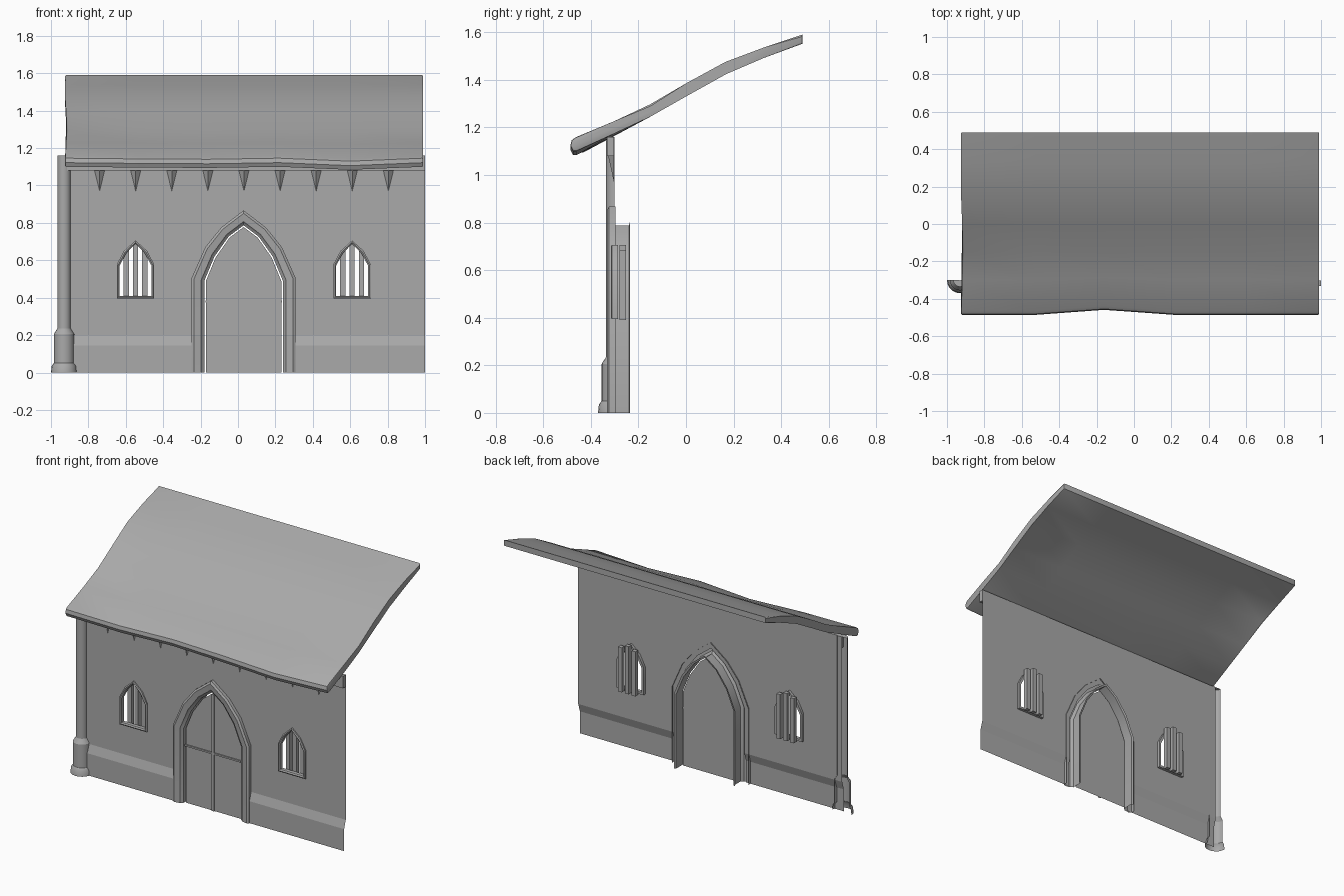
import bpy, bmesh, math
from mathutils import Vector

cube = bpy.data.objects.get("Cube")
if cube:
    bpy.data.objects.remove(cube, do_unlink=True)

stone = bpy.data.materials.new("plain_grey")
stone.use_nodes = True
GREY = (0.4, 0.4, 0.4, 1)
stone.diffuse_color = GREY
stone.node_tree.nodes["Principled BSDF"].inputs["Base Color"].default_value = GREY

DOOR_X, WINDOWS = 0.03, {"left": 0.61, "right": -0.548}
WALL_Y = -0.303


def finish(name, bm, sheet=False, angle=30):
    """Turn a bmesh into an object; open sheets are made to face the front."""
    bmesh.ops.recalc_face_normals(bm, faces=bm.faces)
    if sheet and sum(f.normal.y * f.calc_area() for f in bm.faces) > 0:
        bmesh.ops.reverse_faces(bm, faces=bm.faces)
    mesh = bpy.data.meshes.new(name)
    bm.to_mesh(mesh)
    bm.free()
    mesh.materials.append(stone)
    obj = bpy.data.objects.new(name, mesh)
    bpy.context.collection.objects.link(obj)
    bpy.ops.object.select_all(action='DESELECT')
    obj.select_set(True)
    bpy.context.view_layer.objects.active = obj
    bpy.ops.object.shade_smooth_by_angle(angle=math.radians(angle))
    return obj


def box(name, x0, x1, y0, y1, z0, z1):
    bm = bmesh.new()
    bmesh.ops.create_cube(bm, size=1)
    for v in bm.verts:
        v.co = Vector((x0 + (v.co.x + .5) * (x1 - x0),
                       y0 + (v.co.y + .5) * (y1 - y0),
                       z0 + (v.co.z + .5) * (z1 - z0)))
    return finish(name, bm)


def skin(bm, rows, closed=False):
    """Join neighbouring rows of points with quads."""
    rings = [[bm.verts.new(p) for p in row] for row in rows]
    n = len(rings[0])
    for a, b in zip(rings, rings[1:]):
        for i in range(n if closed else n - 1):
            j = (i + 1) % n
            bm.faces.new((a[i], a[j], b[j], b[i]))
    return rings


def arch(inner, outer, t, cx):
    """Pointed arch outline, blended between an inner and outer half."""
    half = [(a[0] + (b[0] - a[0]) * t, a[1] + (b[1] - a[1]) * t)
            for a, b in zip(inner, outer)]
    left = [(cx - x, z) for x, z in half]
    return left + [(cx + x, z) for x, z in reversed(half[:-1])]


DOOR = ([(.21, 0), (.21, .49), (.156, .62), (.08, .727), (0, .787)],
        [(.278, 0), (.278, .505), (.205, .67), (.12, .775), (0, .867)])
WINDOW = ([(.085, .41), (.085, .572), (.05, .637), (0, .688)],
          [(.1, .395), (.1, .578), (.062, .65), (0, .706)])


def surround(name, halves, cx, section, closed):
    """Moulded frame: sweep a (blend, depth) section round an arch."""
    bm = bmesh.new()
    skin(bm, [[(x, y, z) for x, z in arch(*halves, t, cx)] for t, y in section], closed)
    return finish(name, bm, sheet=True)


# Wall sheet with a door notch and window holes, flared at the foot
bm = bmesh.new()
outline = [(-.93, 0)] + arch(*DOOR, .5, DOOR_X) + [(1, 0), (1, 1.16), (-.93, 1.16)]
loops = [outline] + [arch(*WINDOW, .5, cx) for cx in WINDOWS.values()]
edges = []
for loop in loops:
    vs = [bm.verts.new((x, WALL_Y, z)) for x, z in loop]
    edges += [bm.edges.new((vs[i - 1], vs[i])) for i in range(len(vs))]
bmesh.ops.triangle_fill(bm, use_beauty=True, edges=edges, normal=(0, -1, 0))
for z in (.145, .2):
    bmesh.ops.bisect_plane(bm, geom=bm.verts[:] + bm.edges[:] + bm.faces[:],
                           plane_co=(0, 0, z), plane_no=(0, 0, 1))
for v in bm.verts:
    if v.co.z < .15:
        v.co.y -= .017
finish("wall", bm, sheet=True, angle=10)

# Door with its ribs and moulded surround
bm = bmesh.new()
bm.faces.new([bm.verts.new((x, -.3, z)) for x, z in arch(*DOOR, -.12, DOOR_X)])
finish("door", bm, sheet=True)
box("door_centre_rib", DOOR_X - .009, DOOR_X + .009, -.308, -.3, 0, .77)
box("door_crossbar", DOOR_X - .205, DOOR_X + .205, -.308, -.3, .375, .386)
surround("door_surround", DOOR, DOOR_X,
         [(.2, -.236), (0, -.24), (0, -.312), (.15, -.318), (.25, -.326),
          (.8, -.332), (1, -.324), (1, -.296)], False)

# Windows with upright bars behind them
for side, cx in WINDOWS.items():
    surround(side + "_window_frame", WINDOW, cx,
             [(1, -.285), (1, -.312), (.5, -.316), (0, -.31), (0, -.285), (1, -.285)], True)
    for k, dx in enumerate((-.05, 0, .05)):
        top = .705 - abs(dx) * .4
        box(f"{side}_window_bar_{k + 1}", cx + dx - .014, cx + dx + .014,
            -.28, -.252, .39, top)

# Trim under the eave and the hanging spikes below it
box("eave_trim", -.92, 1, -.332, WALL_Y, 1.08, 1.16)
for k in range(9):
    x = -.74 + k * .193
    bm = bmesh.new()
    l, r, f, tip = [bm.verts.new(p) for p in (
        (x - .027, WALL_Y, 1.08), (x + .027, WALL_Y, 1.08),
        (x, -.327, 1.08), (x, WALL_Y, .97))]
    for face in ((l, f, tip), (f, r, tip), (l, r, f)):
        bm.faces.new(face)
    finish(f"spike_{k + 1}", bm, sheet=True)

# Half-round corner column, open at the back
bm = bmesh.new()
profile = [(.07, 0), (.066, .035), (.055, .05), (.055, .205), (.036, .235),
           (.036, 1.16), (.002, 1.16)]
skin(bm, [[(-.93 - r * math.cos(a), -.3 - r * math.sin(a), z)
           for a in (math.pi * i / 10 for i in range(11))] for r, z in profile])
finish("corner_column", bm, sheet=True)

# Sagging roof slab: one section repeated along x with a wavy front edge
section = [(.49, 1.59), (.33, 1.537), (.165, 1.475), (0, 1.385), (-.15, 1.29),
           (-.3, 1.227), (-.465, 1.158), (-.481, 1.146), (-.486, 1.122),
           (-.475, 1.1), (-.46, 1.1), (-.3, 1.175), (-.15, 1.245), (0, 1.33),
           (.165, 1.43), (.33, 1.493), (.49, 1.552)]
stations = [(-.925, 0, 0, .012), (-.53, 0, -.004, 0), (-.16, .027, -.006, 0),
            (.22, 0, 0, 0), (.6, 0, -.016, 0), (.99, 0, 0, 0)]


def roof_point(x, dy, dz, dx, y, z):
    front = min(1, max(0, (-.15 - y) / .3))
    middle = max(0, 1 - abs(y + .15) / .3)
    return (x + dx * middle, y + dy * front, z + dz * front)


bm = bmesh.new()
rings = skin(bm, [[roof_point(*s, y, z) for y, z in section] for s in stations], True)
caps = [bm.faces.new(rings[0]), bm.faces.new(rings[-1])]
rims = [e for f in caps for e in f.edges]
bmesh.ops.bevel(bm, geom=rims, offset=.007, segments=2, affect='EDGES', profile=.5)
finish("roof", bm, angle=35)
